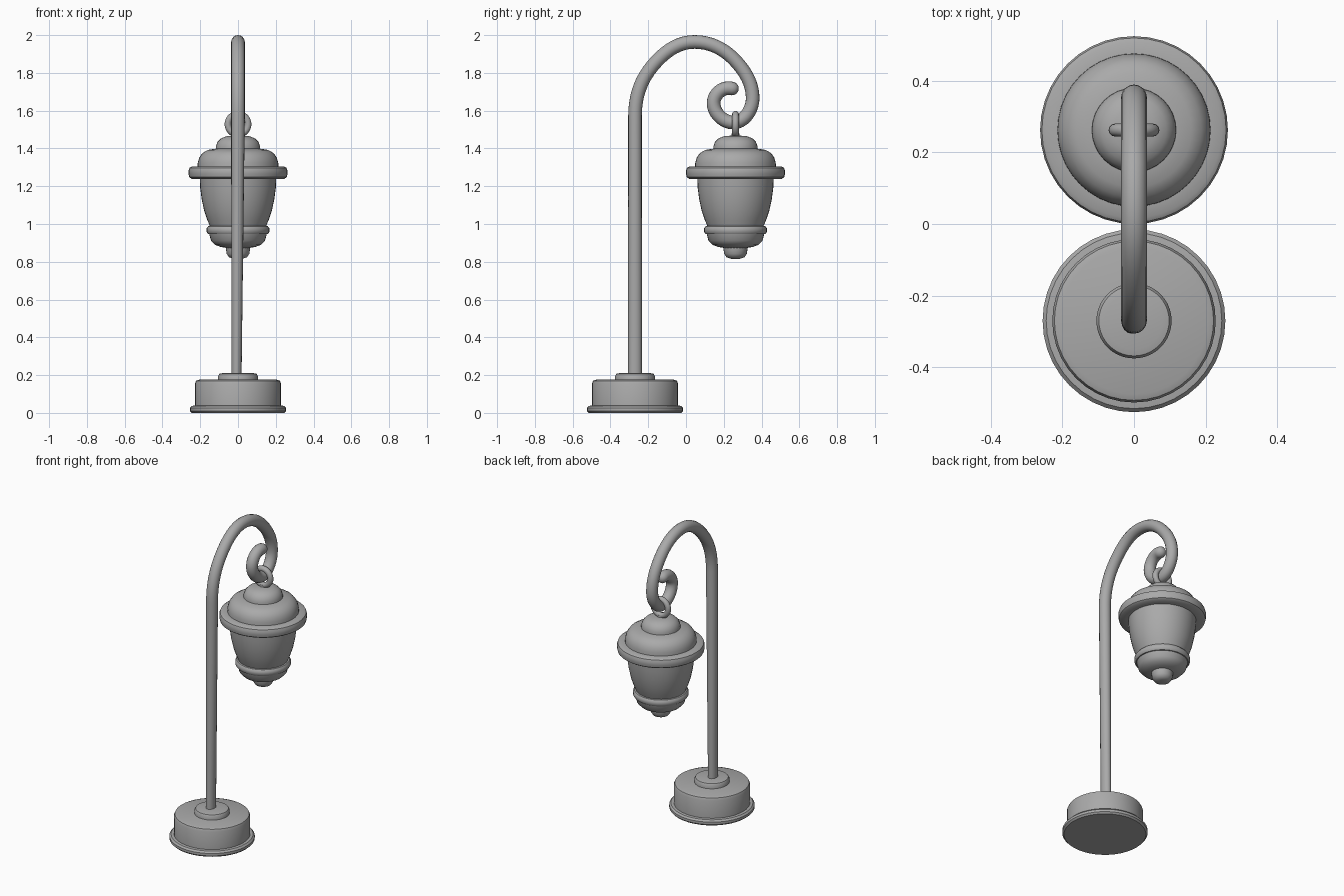
import bpy, bmesh, math
from mathutils import Vector
from mathutils.geometry import interpolate_bezier

if "Cube" in bpy.data.objects:
    bpy.data.objects.remove(bpy.data.objects["Cube"])

grey = bpy.data.materials.new("cast_grey")
grey.diffuse_color = (0.4, 0.4, 0.4, 1)
grey.use_nodes = True
grey.node_tree.nodes["Principled BSDF"].inputs["Base Color"].default_value = grey.diffuse_color

POST_Y, LAMP_Y = -0.27, 0.262


def finish(obj, angle=40):
    obj.data.materials.append(grey)
    bpy.ops.object.select_all(action='DESELECT')
    obj.select_set(True)
    bpy.context.view_layer.objects.active = obj
    bpy.ops.object.shade_smooth_by_angle(angle=math.radians(angle))
    return obj


def from_bmesh(name, bm):
    bmesh.ops.recalc_face_normals(bm, faces=bm.faces)
    mesh = bpy.data.meshes.new(name)
    bm.to_mesh(mesh)
    bm.free()
    obj = bpy.data.objects.new(name, mesh)
    bpy.context.collection.objects.link(obj)
    return finish(obj)


def lathe(name, profile, y, sides=40):
    """Turn a closed (radius, z) profile around a vertical axis."""
    bm = bmesh.new()
    rings = []
    for r, z in profile:
        rings.append([bm.verts.new((r * math.cos(2 * math.pi * i / sides),
                                    y + r * math.sin(2 * math.pi * i / sides), z))
                      for i in range(sides)])
    for a, b in zip(rings, rings[1:]):
        for i in range(sides):
            j = (i + 1) % sides
            bm.faces.new((a[i], a[j], b[j], b[i]))
    bm.faces.new(rings[0])
    bm.faces.new(rings[-1])
    return from_bmesh(name, bm)


# Base: flange, drum and collar
lathe("base_flange", [(.245, 0), (.255, .01), (.255, .026), (.245, .037), (.22, .04)], POST_Y)
lathe("base_drum", [(.228, .03), (.228, .155), (.222, .17), (.205, .176)], POST_Y)
lathe("base_collar", [(.105, .17), (.105, .195), (.098, .207), (.08, .211)], POST_Y)

# Lantern: finial, bowl, band, glass body, rim, dome and cap
lathe("lantern_finial", [(.025, .816), (.048, .824), (.06, .842), (.063, .862), (.07, .9)], LAMP_Y, 24)
lathe("lantern_bowl", [(.05, .872), (.09, .878), (.122, .89), (.143, .912), (.153, .95)], LAMP_Y)
lathe("lantern_band", [(.14, .944), (.158, .947), (.166, .958), (.166, .977), (.158, .988), (.14, .992)], LAMP_Y)
lathe("lantern_body", [(.145, .98), (.162, 1.02), (.179, 1.07), (.192, 1.13),
                       (.2, 1.19), (.203, 1.25)], LAMP_Y)
lathe("lantern_rim", [(.2, 1.238), (.245, 1.239), (.258, 1.248), (.262, 1.265), (.262, 1.283),
                      (.257, 1.297), (.245, 1.304), (.2, 1.305)], LAMP_Y)
lathe("lantern_dome", [(.214, 1.295), (.213, 1.325), (.205, 1.352), (.188, 1.376),
                       (.16, 1.392), (.11, 1.4)], LAMP_Y)
lathe("lantern_cap", [(.118, 1.39), (.117, 1.412), (.108, 1.435), (.09, 1.453),
                      (.06, 1.465), (.02, 1.468)], LAMP_Y, 32)

# Hanging ring on a short stem
lathe("ring_stem", [(.022, 1.45), (.02, 1.48)], LAMP_Y, 16)
bpy.ops.mesh.primitive_torus_add(location=(0, LAMP_Y, 1.528), rotation=(math.pi / 2, 0, 0),
                                 major_radius=.053, minor_radius=.018,
                                 major_segments=32, minor_segments=12)
ring = bpy.context.object
ring.name = "hanging_ring"
finish(ring)

# Post and scrolled arm: (y, z, tangent y, tangent z) knots along the centre line
knots = [(-.27, .19, 0, .4), (-.27, 1.57, 0, .17), (-.175, 1.84, .085, .1), (.045, 1.964, .11, 0),
         (.27, 1.855, .07, -.08), (.353, 1.665, 0, -.08), (.25, 1.537, -.06, 0),
         (.146, 1.64, 0, .045), (.222, 1.719, .02, 0), (.245, 1.717, .006, -.002)]
path = []
for k, (a, b) in enumerate(zip(knots, knots[1:])):
    p, q = Vector((0, a[0], a[1])), Vector((0, b[0], b[1]))
    ta, tb = Vector((0, a[2], a[3])), Vector((0, b[2], b[3]))
    if k == 0:
        tb = ta
    s = 1.0 if k == 0 else (q - p).length * .36
    ha = ta if k == 0 else ta.normalized() * s
    hb = tb if k == 0 else tb.normalized() * s
    path += interpolate_bezier(p, p + ha, q - hb, q, 3 if k == len(knots) - 2 else 10)[:-1]
path.append(Vector((0, knots[-1][0], knots[-1][1])))

bm = bmesh.new()
rings, SIDES = [], 16
end = (path[-1] - path[-2]).normalized()
# Rounded tip: shrinking rings past the end of the scroll
stations = [(p, .036) for p in path]
stations += [(path[-1] + end * .034 * math.sin(t), .036 * math.cos(t)) for t in (.5, .95, 1.35)]
for n, (p, r) in enumerate(stations):
    before, after = stations[max(n - 1, 0)][0], stations[min(n + 1, len(stations) - 1)][0]
    tangent = (after - before).normalized()
    side = tangent.cross(Vector((1, 0, 0)))
    # The post is slimmer from the front toward the base
    slim = min(1, max(0, (1.57 - p.z) / 1.36)) if n < 11 else 0
    wide, shift = r * (1 - .25 * slim), -.008 * slim
    rings.append([bm.verts.new(p + Vector((shift + wide * math.cos(2 * math.pi * i / SIDES), 0, 0))
                               + side * r * math.sin(2 * math.pi * i / SIDES))
                  for i in range(SIDES)])
for a, b in zip(rings, rings[1:]):
    for i in range(SIDES):
        j = (i + 1) % SIDES
        bm.faces.new((a[i], a[j], b[j], b[i]))
bm.faces.new(rings[0])
bm.faces.new(rings[-1])
from_bmesh("post_and_scroll_arm", bm)
